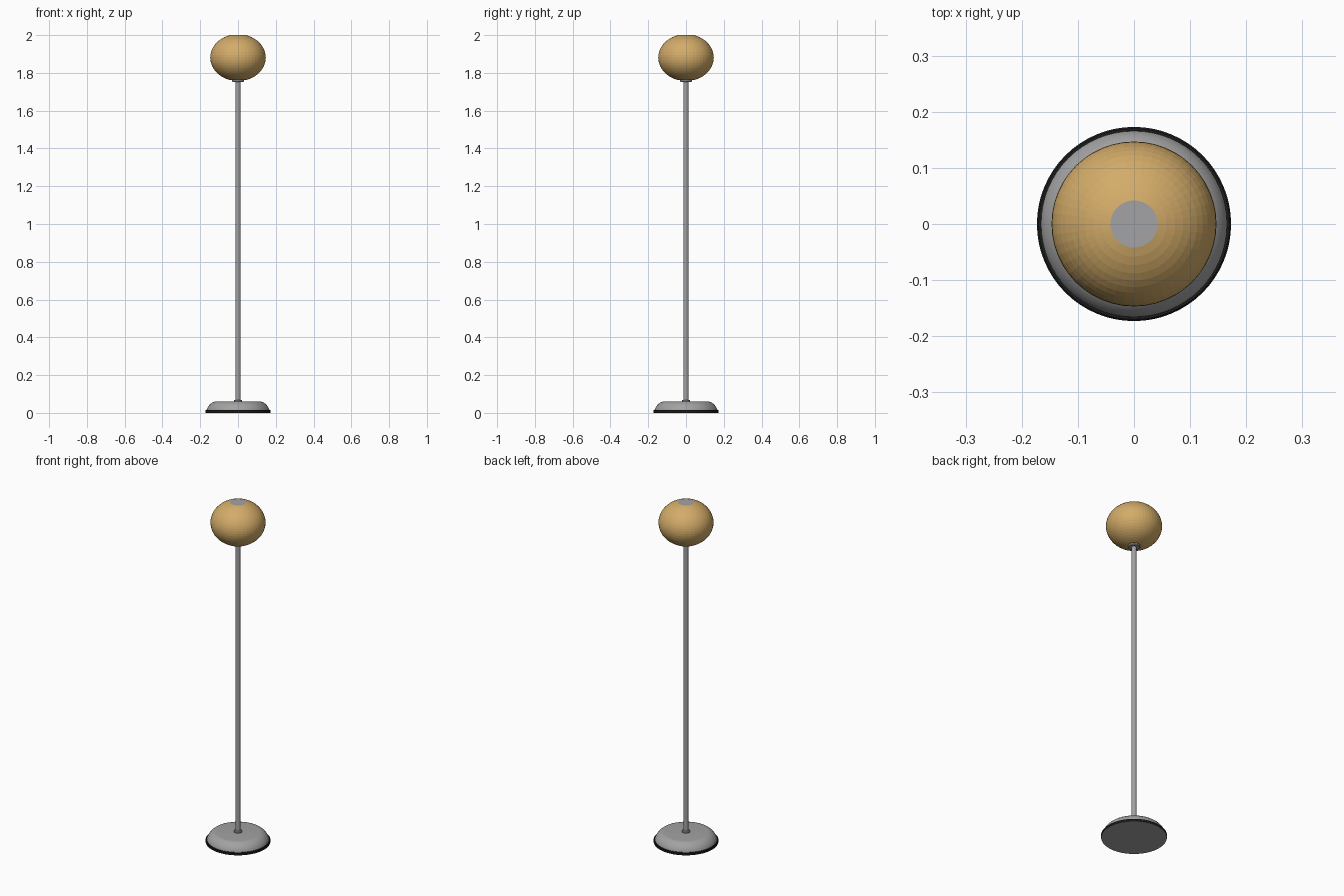
import bpy, bmesh, math

if "Cube" in bpy.data.objects:
    bpy.data.objects.remove(bpy.data.objects["Cube"])


def material(name, rgb):
    m = bpy.data.materials.new(name)
    m.diffuse_color = (*rgb, 1)
    m.use_nodes = True
    m.node_tree.nodes["Principled BSDF"].inputs["Base Color"].default_value = m.diffuse_color
    return m


METAL = material("grey metal", (0.36, 0.36, 0.36))
RUBBER = material("black rubber", (0.012, 0.012, 0.012))
AMBER = material("amber glass", (0.65, 0.41, 0.14))
CAP = material("pale grey", (0.37, 0.37, 0.39))


def lathe(name, profile, mats, segs=48, smooth=True):
    """Spin a (radius, z) profile round the z axis and close both ends."""
    bm = bmesh.new()
    rings = [[bm.verts.new((r * math.cos(2 * math.pi * i / segs),
                            r * math.sin(2 * math.pi * i / segs), z))
              for i in range(segs)] for r, z in profile]
    for a, b in zip(rings, rings[1:]):
        for i in range(segs):
            j = (i + 1) % segs
            bm.faces.new((a[i], a[j], b[j], b[i]))
    bm.faces.new(rings[0][::-1])
    bm.faces.new(rings[-1])
    mesh = bpy.data.meshes.new(name)
    bm.to_mesh(mesh)
    bm.free()
    ob = bpy.data.objects.new(name, mesh)
    bpy.context.collection.objects.link(ob)
    for m in mats:
        mesh.materials.append(m)
    if smooth:
        bpy.ops.object.select_all(action='DESELECT')
        ob.select_set(True)
        bpy.context.view_layer.objects.active = ob
        bpy.ops.object.shade_smooth_by_angle(angle=math.radians(30))
    return ob


# Base: black rim with grey underside, and a domed metal cover
rim = lathe("base_rim", [(0.172, 0), (0.173, 0.004), (0.173, 0.012), (0.170, 0.015)],
            [RUBBER, METAL], 64)
for p in rim.data.polygons:
    if p.normal.z < -0.9:
        p.material_index = 1
lathe("base_cover", [(0.166, 0.014), (0.165, 0.02), (0.158, 0.034), (0.148, 0.046),
                     (0.136, 0.055), (0.125, 0.059), (0.115, 0.06)], [METAL], 64)

# Pole with a collar at each end
lathe("pole_foot_collar", [(0.022, 0.059), (0.022, 0.066), (0.019, 0.069)], [METAL], 32)
lathe("pole", [(0.014, 0.06), (0.014, 1.76)], [METAL], 24)
lathe("globe_collar", [(0.028, 1.752), (0.031, 1.755), (0.031, 1.768)], [METAL], 32)

# Globe: flattened sphere, cut flat at both ends
R, H, CZ, CUT = 0.147, 0.124, 1.881, math.acos(0.042 / 0.147)
angles = [-CUT + 2 * CUT * i / 22 for i in range(23)]
globe = lathe("globe", [(R * math.cos(a), CZ + H * math.sin(a)) for a in angles],
              [AMBER, CAP], 48, smooth=False)
for p in globe.data.polygons:
    if p.normal.z > 0.999:
        p.material_index = 1
